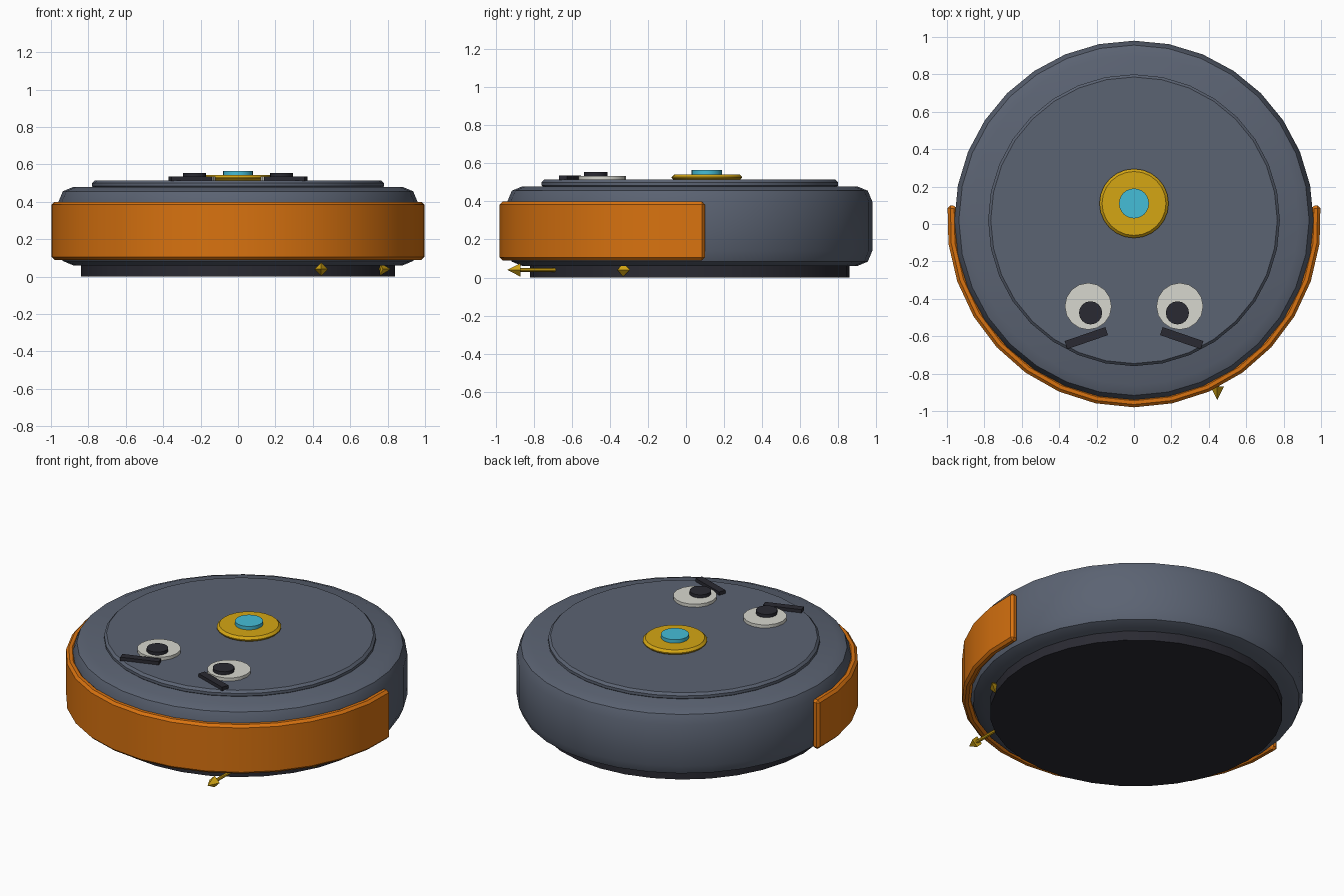
import bpy, bmesh
from math import radians, sin, cos
from mathutils import Matrix, Vector

cube = bpy.data.objects.get("Cube")
if cube:
    bpy.data.objects.remove(cube)


def material(name, r, g, b):
    m = bpy.data.materials.new(name)
    m.use_nodes = True
    m.diffuse_color = (r, g, b, 1)
    bsdf = next(n for n in m.node_tree.nodes if n.type == 'BSDF_PRINCIPLED')
    bsdf.inputs["Base Color"].default_value = (r, g, b, 1)
    return m


SLATE = material("slate grey", 0.105, 0.125, 0.17)
DARK = material("near black", 0.023, 0.023, 0.032)
ORANGE = material("orange", 0.69, 0.17, 0.005)
GOLD = material("gold", 0.66, 0.38, 0.007)
CYAN = material("cyan", 0.06, 0.51, 0.68)
WHITE = material("off white", 0.68, 0.68, 0.62)

parts = []
CENTRE_Y = 0.02


def finish(bm, name, mat, bevel=0, segments=1):
    """Bevel the sharp edges and turn the bmesh into an object."""
    bmesh.ops.recalc_face_normals(bm, faces=bm.faces[:])
    if bevel:
        sharp = [e for e in bm.edges if e.calc_face_angle(0) > radians(60)]
        bmesh.ops.bevel(bm, geom=sharp, offset=bevel, offset_type='OFFSET',
                        segments=segments, profile=0.5, affect='EDGES')
    mesh = bpy.data.meshes.new(name)
    bm.to_mesh(mesh)
    bm.free()
    mesh.materials.append(mat)
    obj = bpy.data.objects.new(name, mesh)
    bpy.context.collection.objects.link(obj)
    parts.append(obj)
    return obj


def disc(name, mat, x, y, radius, low, high, sides=32, bevel=0, segments=1):
    bm = bmesh.new()
    bmesh.ops.create_cone(bm, cap_ends=True, segments=sides, radius1=radius,
                          radius2=radius, depth=high - low,
                          matrix=Matrix.Translation((x, y, (low + high) / 2)))
    return finish(bm, name, mat, bevel, segments)


# Round body, base and lid
disc("base", DARK, 0, CENTRE_Y, 0.84, 0.0, 0.08)
disc("body", SLATE, 0, CENTRE_Y, 0.96, 0.06, 0.48, bevel=0.08, segments=2)
disc("lid", SLATE, 0, CENTRE_Y, 0.78, 0.47, 0.515, bevel=0.014)

# Bumper wrapped round the front half
bm = bmesh.new()
steps, half_angle = 16, 94.6
rings = []
for i in range(steps + 1):
    a = radians(-half_angle + 2 * half_angle * i / steps)
    section = [(0.95, 0.09), (1.0, 0.09), (1.0, 0.4), (0.95, 0.4)]
    rings.append([bm.verts.new((r * sin(a), CENTRE_Y - r * cos(a), z))
                  for r, z in section])
for a, b in zip(rings, rings[1:]):
    for k in range(4):
        n = (k + 1) % 4
        bm.faces.new((a[k], a[n], b[n], b[k]))
bm.faces.new(rings[0])
bm.faces.new(rings[-1])
finish(bm, "bumper", ORANGE, 0.015)

# Button
disc("button_ring", GOLD, 0, 0.11, 0.185, 0.51, 0.543, 24, bevel=0.014)
disc("button_light", CYAN, 0, 0.11, 0.08, 0.535, 0.565, 24)

# Eyes and slanted brows
for side, label in ((1, "left"), (-1, "right")):
    disc(label + "_eye", WHITE, side * 0.245, -0.44, 0.125, 0.51, 0.535, 16)
    disc(label + "_pupil", DARK, side * 0.232, -0.475, 0.062, 0.53, 0.555, 16)
    bm = bmesh.new()
    bmesh.ops.create_cube(bm, size=1, matrix=(
        Matrix.Translation((side * 0.255, -0.61, 0.524))
        @ Matrix.Rotation(radians(-19 * side), 4, 'Z')
        @ Matrix.Diagonal((0.23, 0.045, 0.024, 1))))
    finish(bm, label + "_brow", DARK)

# Side brush: three arms with pointed tips around a hub
hub = Vector((0.445, -0.51, 0.04))
disc("brush_hub", GOLD, hub.x, hub.y, 0.06, 0.02, 0.06, 12)
for i in range(3):
    turn = (Matrix.Translation(hub)
            @ Matrix.Rotation(radians(-90 + 120 * i), 4, 'Z')
            @ Matrix.Rotation(radians(90), 4, 'Y'))
    bm = bmesh.new()
    bmesh.ops.create_cone(bm, cap_ends=True, segments=8, radius1=0.01,
                          radius2=0.01, depth=0.37,
                          matrix=turn @ Matrix.Translation((0, 0, 0.185)))
    bmesh.ops.create_cone(bm, cap_ends=True, segments=4, radius1=0.036,
                          radius2=0, depth=0.07,
                          matrix=turn @ Matrix.Translation((0, 0, 0.395)))
    finish(bm, f"brush_arm_{i + 1}", GOLD)

# Smooth rounded sides, crisp corners
bpy.ops.object.select_all(action='DESELECT')
for obj in parts:
    obj.select_set(True)
bpy.context.view_layer.objects.active = parts[0]
bpy.ops.object.shade_smooth_by_angle(angle=radians(30))
